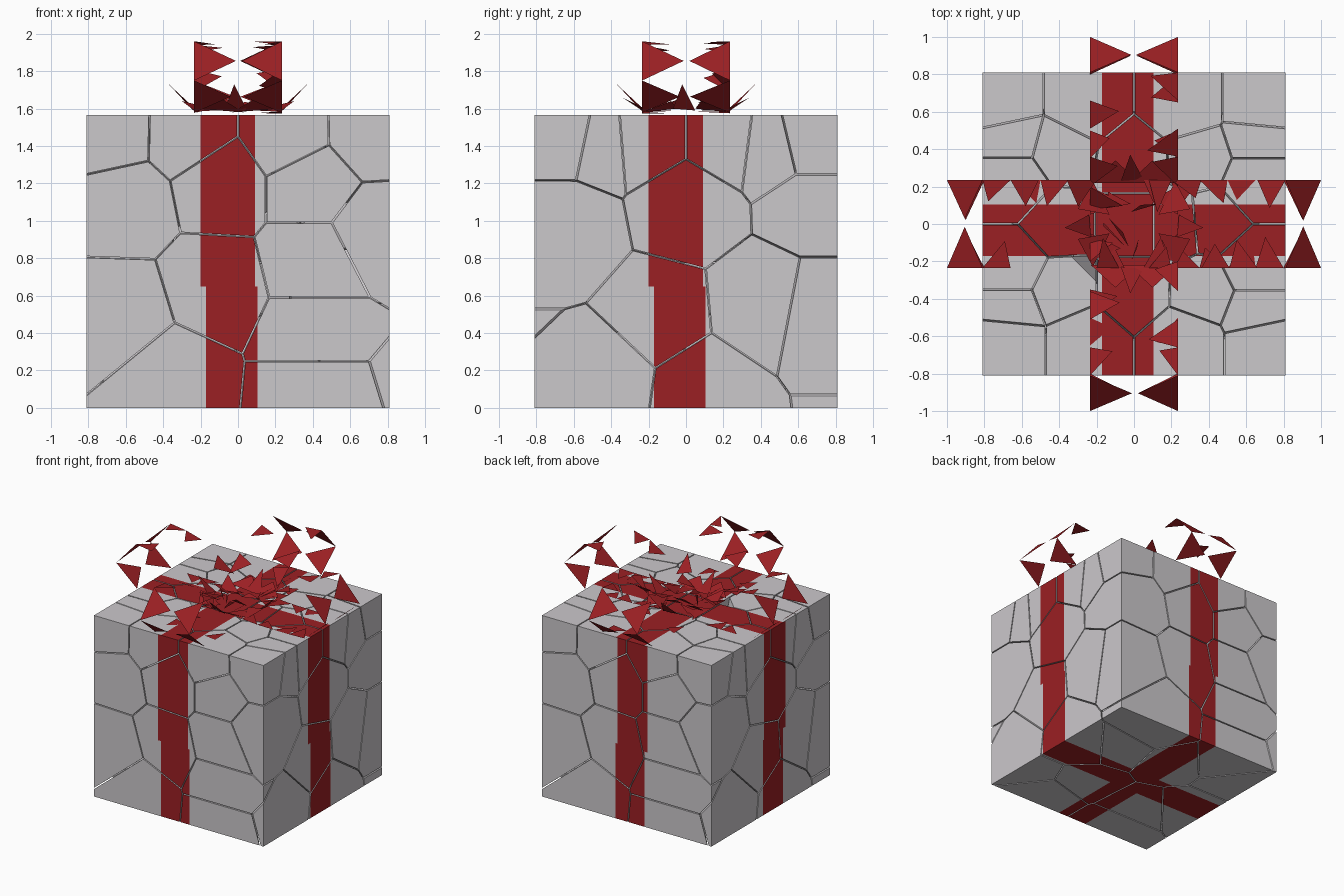
import bpy, bmesh, random
from mathutils import Vector

if "Cube" in bpy.data.objects:
    bpy.data.objects.remove(bpy.data.objects["Cube"])

random.seed(7)
H, TOP, GAP = 0.81, 1.565, 0.0045


def material(name, rgb):
    m = bpy.data.materials.new(name)
    m.diffuse_color = (*rgb, 1)
    m.use_nodes = True
    m.node_tree.nodes["Principled BSDF"].inputs["Base Color"].default_value = m.diffuse_color
    return m


GREY = material("pale grey paper", (0.60, 0.58, 0.60))
RED = material("deep red ribbon", (0.33, 0.014, 0.017))


def add_object(name, bm, mats):
    me = bpy.data.meshes.new(name)
    bm.to_mesh(me)
    bm.free()
    for m in mats:
        me.materials.append(m)
    ob = bpy.data.objects.new(name, me)
    bpy.context.collection.objects.link(ob)


# Centres of the broken pieces, face by face
FRONT = [(-.68, 1.47), (-.6, 1.1), (-.62, .5), (-.35, .17), (-.13, .65), (-.1, 1.2),
         (-.27, 1.46), (.27, 1.46), (.4, 1.2), (.4, .78), (.4, .1), (.4, .4),
         (.73, .95), (.7, 1.47)]
SIDE = [(-.47, 1.43), (-.22, 1.45), (.22, 1.45), (.45, 1.42), (0, 1.08), (-.15, .5),
        (.4, .55), (-.45, .18), (.1, .1)]
UPPER = [(0, 0), (-.4, .4), (0, .33), (.36, .35), (.38, -.36), (0, -.35),
         (-.4, -.35), (-.42, 0), (.21, 0), (.44, .02)]
LOWER = [(-.35, -.35), (.3, -.3), (-.1, .4), (.4, .3)]

D = H - 0.15
seeds = [Vector((x, -D, z)) for x, z in FRONT]
seeds += [Vector((-x, D, z)) for x, z in FRONT]
seeds += [Vector((D, y, z)) for y, z in SIDE]
seeds += [Vector((-D, -y, z)) for y, z in SIDE]
seeds += [Vector((x, y, TOP - .15)) for x, y in UPPER]
seeds += [Vector((x, y, .15)) for x, y in LOWER]
seeds += [Vector((0, 0, .5)), Vector((0, 0, 1.05))]


def slice_off(bm, point, normal):
    """Remove everything beyond the plane and close the cut."""
    bmesh.ops.bisect_plane(bm, geom=bm.verts[:] + bm.edges[:] + bm.faces[:], dist=1e-5,
                           plane_co=point, plane_no=normal, clear_outer=True)
    rim = [e for e in bm.edges if e.is_boundary]
    if rim:
        bmesh.ops.holes_fill(bm, edges=rim, sides=0)


def is_ribbon(f):
    """Ribbon bands run round the box in both directions."""
    c, n = f.calc_center_median(), f.normal
    on_side = max(abs(c.x), abs(c.y)) > H - 1e-3
    on_cap = c.z > TOP - 1e-3 or c.z < 1e-3
    if not (on_side or on_cap):
        return False
    lo, hi = (-.2, .09) if .65 < c.z < TOP - 1e-3 else (-.17, .105)
    in_x, in_y = lo < c.x < hi, lo < c.y < hi
    if abs(n.z) > .9:
        return in_x or in_y
    return in_y if abs(n.x) > .9 else in_x


# Box pieces: each is the part of the box nearest to its own centre
for i, s in enumerate(seeds):
    bm = bmesh.new()
    bmesh.ops.create_cube(bm, size=1)
    for v in bm.verts:
        v.co = Vector((v.co.x * 2 * H, v.co.y * 2 * H, (v.co.z + .5) * TOP))
    for o in sorted(seeds, key=lambda p: (p - s).length):
        if o is s or not bm.verts:
            continue
        n = (o - s).normalized()
        slice_off(bm, (s + o) / 2 - n * GAP, n)
    # one chipped corner leaves a hole in the lid
    if (s - Vector((-.4, -.35, TOP - .15))).length < .01:
        slice_off(bm, Vector((-.25, -.26, TOP)), Vector((.68, .68, .25)).normalized())
    if not bm.faces:
        bm.free()
        continue
    # ribbon outlines cut into the faces
    cuts = [(a, p) for a in (0, 1) for p in (-.2, -.17, .09, .105)] + [(2, .65)]
    for axis, pos in cuts:
        n = Vector((0, 0, 0))
        n[axis] = 1
        bmesh.ops.bisect_plane(bm, geom=bm.verts[:] + bm.edges[:] + bm.faces[:], dist=1e-5,
                               plane_co=n * pos, plane_no=n)
    bmesh.ops.recalc_face_normals(bm, faces=bm.faces[:])
    bm.normal_update()
    for f in bm.faces:
        f.material_index = int(is_ribbon(f))
    add_object(f"box_piece_{i + 1:02d}", bm, [GREY, RED])

# Bow loops: side profile (distance out, height), broken into triangular shards
LOOP = [(.05, 1.6), (.2, 1.585), (.35, 1.575), (.5, 1.573), (.65, 1.573), (.8, 1.577),
        (1.0, 1.75), (.81, 1.96), (.66, 1.94), (.51, 1.9), (.36, 1.81), (.2, 1.69),
        (.08, 1.6)]
W = .235


def tri(bm, pts):
    bm.faces.new([bm.verts.new(p) for p in pts])


def loop_shards(name, turn):
    bm = bmesh.new()
    for k, (a, b) in enumerate(zip(LOOP, LOOP[1:])):
        tip = k in (5, 6)
        for side in (-1, 1):
            if random.random() > (.9 if tip else .58):
                continue
            # base lies on the ribbon edge, the point reaches inwards
            reach = random.uniform(.01, .05) if tip else random.uniform(.06, .14)
            t = .5 if tip else random.uniform(.1, .9)
            mid = (a[0] + (b[0] - a[0]) * t, a[1] + (b[1] - a[1]) * t)
            pts = [(a[0], side * W, a[1]), (b[0], side * W, b[1]), (mid[0], side * reach, mid[1])]
            tri(bm, [turn(*p) for p in pts])
    add_object(name, bm, [RED])


loop_shards("bow_loop_right", lambda u, w, z: (u, w, z))
loop_shards("bow_loop_left", lambda u, w, z: (-u, -w, z))
loop_shards("bow_loop_back", lambda u, w, z: (-w, u, z))
loop_shards("bow_loop_front", lambda u, w, z: (w, -u, z))

# Knot: loose shards heaped in the middle, leaning outwards
bm = bmesh.new()
for sx in (-1, 1):
    for sy in (-1, 1):
        tri(bm, [(sx * .23, sy * .22, 1.6), (sx * .1, sy * .34, 1.66), (sx * -.03, sy * .22, 1.58)])
        tri(bm, [(sx * .22, sy * .23, 1.58), (sx * .3, sy * .08, 1.64), (sx * .13, sy * .05, 1.6)])
    tri(bm, [(sx * .24, .05, 1.59), (sx * .37, -.02, 1.73), (sx * .23, -.07, 1.6)])
    tri(bm, [(.05, sx * .24, 1.59), (-.02, sx * .37, 1.73), (-.07, sx * .23, 1.6)])
for _ in range(5):
    x, y = random.uniform(-.12, .12), random.uniform(-.12, .12)
    tri(bm, [(x + random.uniform(-.12, .12), y + random.uniform(-.12, .12),
              random.uniform(1.575, 1.66)) for _ in range(3)])
add_object("bow_knot_shards", bm, [RED])
